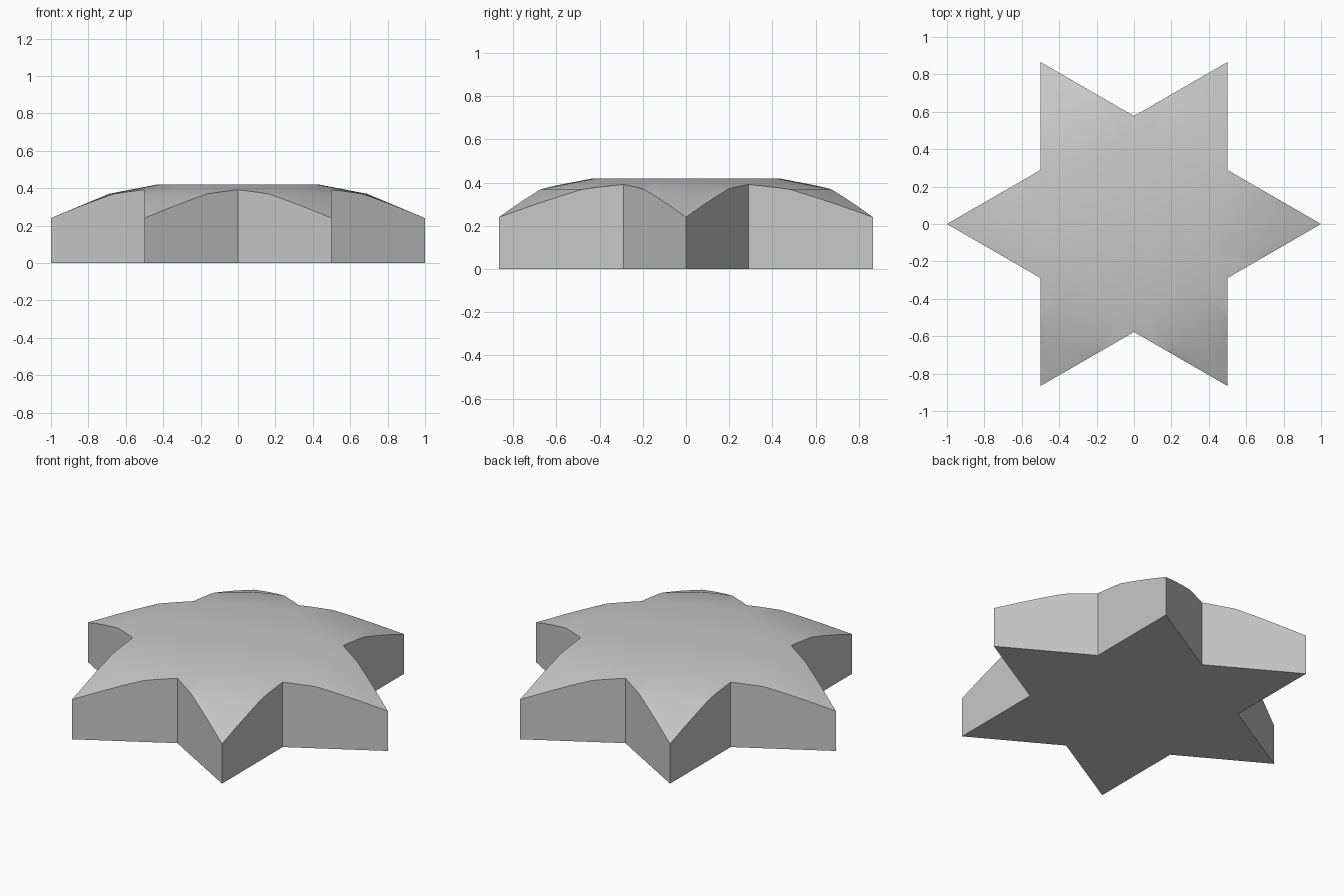
import bpy
import bmesh
from math import cos, sin, tau, sqrt, radians

SIDES = 72

cube = bpy.data.objects.get("Cube")
if cube:
    bpy.data.objects.remove(cube, do_unlink=True)

grey = bpy.data.materials.new("plain grey")
grey.use_nodes = True
colour = (0.58, 0.58, 0.58, 1)
grey.diffuse_color = colour
grey.node_tree.nodes["Principled BSDF"].inputs["Base Color"].default_value = colour


def loft(name, loops):
    """Join equal-sized point loops, bottom to top, into a closed solid."""
    bm = bmesh.new()
    rings = [[bm.verts.new(p) for p in loop] for loop in loops]
    count = len(rings[0])
    for low, high in zip(rings, rings[1:]):
        for i in range(count):
            j = (i + 1) % count
            bm.faces.new((low[i], low[j], high[j], high[i]))
    bm.faces.new(rings[0][::-1])
    bm.faces.new(rings[-1])
    mesh = bpy.data.meshes.new(name)
    bm.to_mesh(mesh)
    bm.free()
    mesh.materials.append(grey)
    obj = bpy.data.objects.new(name, mesh)
    bpy.context.collection.objects.link(obj)
    return obj


def ring(count, radii, z):
    """Points around the z axis, taking the radii in turn."""
    return [(radii[i % len(radii)] * cos(tau * i / count),
             radii[i % len(radii)] * sin(tau * i / count), z)
            for i in range(count)]


# Six-pointed prism, cut to height by a turned dome
star_radii = (1, 1 / sqrt(3))
star = loft("star_body", [ring(12, star_radii, z) for z in (0, 0.6)])

dome_profile = [(1.06, -0.1), (1.06, 0.215), (0.69, 0.37), (0.43, 0.42)]
dome = loft("dome_cutter", [ring(SIDES, (r,), z) for r, z in dome_profile])
dome.hide_render = True

trim = star.modifiers.new("rounded top", 'BOOLEAN')
trim.operation = 'INTERSECT'
trim.solver = 'EXACT'
trim.object = dome

# Apply the cut, then smooth the dome while keeping the wall edges sharp
bpy.ops.object.select_all(action='DESELECT')
star.select_set(True)
bpy.context.view_layer.objects.active = star
bpy.ops.object.modifier_apply(modifier=trim.name)
bpy.data.objects.remove(dome, do_unlink=True)
bpy.ops.object.shade_smooth_by_angle(angle=radians(30))
